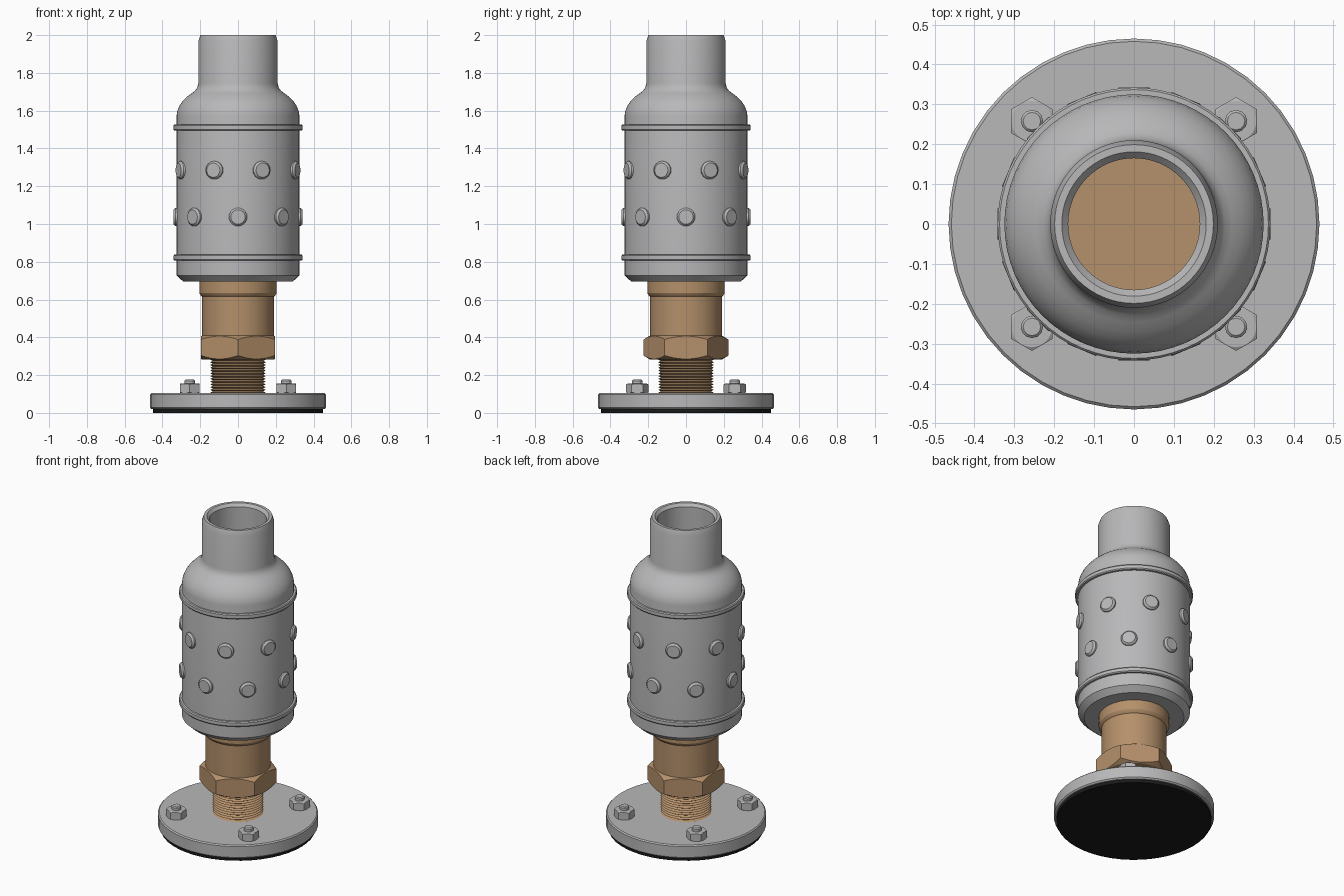
import bpy, bmesh
from math import sin, cos, pi, tau, radians
from mathutils import Matrix, Vector

cube = bpy.data.objects.get("Cube")
if cube:
    bpy.data.objects.remove(cube)


def material(name, rgb):
    m = bpy.data.materials.new(name)
    m.use_nodes = True
    m.diffuse_color = (*rgb, 1)
    m.node_tree.nodes["Principled BSDF"].inputs["Base Color"].default_value = (*rgb, 1)
    return m


STEEL = material("grey steel", (0.48, 0.48, 0.49))
BRASS = material("brass", (0.46, 0.28, 0.145))
RUBBER = material("black rubber", (0.01, 0.01, 0.01))


def finish(name, bm, mat, matrix=None):
    if matrix:
        bm.transform(matrix)
    bmesh.ops.recalc_face_normals(bm, faces=bm.faces)
    mesh = bpy.data.meshes.new(name)
    bm.to_mesh(mesh)
    bm.free()
    mesh.materials.append(mat)
    obj = bpy.data.objects.new(name, mesh)
    bpy.context.collection.objects.link(obj)
    bpy.ops.object.select_all(action='DESELECT')
    obj.select_set(True)
    bpy.context.view_layer.objects.active = obj
    bpy.ops.object.shade_smooth_by_angle(angle=radians(28))
    return obj


def skin(bm, rings, closed):
    """Join rings of vertices; cap both ends unless the profile is a closed loop."""
    n = len(rings[0])
    pairs = list(zip(rings, rings[1:])) + ([(rings[-1], rings[0])] if closed else [])
    for a, b in pairs:
        for i in range(n):
            j = (i + 1) % n
            bm.faces.new((a[i], a[j], b[j], b[i]))
    if not closed:
        bm.faces.new(rings[0])
        bm.faces.new(rings[-1])


def lathe(name, profile, mat, segments=64, closed=False, matrix=None):
    bm = bmesh.new()
    rings = [[bm.verts.new((r * cos(tau * i / segments), r * sin(tau * i / segments), z))
              for i in range(segments)] for r, z in profile]
    skin(bm, rings, closed)
    return finish(name, bm, mat, matrix)


def hex_nut(name, flat, low, high, slope, mat, place=(0, 0, 0)):
    """Hexagon with cone-chamfered ends, corners towards +y and -y."""
    n = 60
    angles = [tau * i / n for i in range(n)]
    radii = [flat / cos((a + pi / 6) % (pi / 3) - pi / 6) for a in angles]
    inner = flat * 0.97
    bm = bmesh.new()

    def ring(radius, height):
        return [bm.verts.new((radius(r) * cos(a), radius(r) * sin(a), height(r)))
                for a, r in zip(angles, radii)]

    skin(bm, [ring(lambda r: inner, lambda r: low),
              ring(lambda r: r, lambda r: low + (r - inner) * slope),
              ring(lambda r: r, lambda r: high - (r - inner) * slope),
              ring(lambda r: inner, lambda r: high)], False)
    return finish(name, bm, mat, Matrix.Translation(place))


# Base: rubber gasket and bolted flange
lathe("gasket", [(0.45, 0), (0.45, 0.022)], RUBBER, 48)
lathe("flange", [(0.458, 0.02), (0.465, 0.028), (0.465, 0.098), (0.458, 0.105)], STEEL, 48)
for sx, side in ((1, "left"), (-1, "right")):
    for sy, end in ((-1, "front"), (1, "back")):
        spot = (sx * 0.256, sy * 0.258, 0)
        hex_nut(f"{end}_{side}_nut", 0.052, 0.104, 0.155, 0.6, STEEL, spot)
        lathe(f"{end}_{side}_bolt", [(0.028, 0.15), (0.028, 0.17), (0.022, 0.176)], STEEL, 12,
              matrix=Matrix.Translation(spot))

# Brass fitting: threaded pipe, hexagon, body and collar
threads, bottom, top = 13, 0.1, 0.29
pitch = (top - bottom) / threads
thread_profile = [(0.133 if k % 2 == 0 else 0.147, bottom + k * pitch / 2)
                  for k in range(2 * threads + 1)]
lathe("threaded_pipe", thread_profile, BRASS, 48)
hex_nut("brass_hexagon", 0.195, 0.282, 0.41, 0.6, BRASS)
lathe("brass_body", [(0.19, 0.38), (0.19, 0.615), (0.198, 0.622), (0.205, 0.635),
                     (0.205, 0.705)], BRASS)

# Housing: chamfered drum, domed shoulder and open neck
lathe("housing", [(0.165, 0.695), (0.29, 0.695), (0.325, 0.728), (0.325, 1.575),
                  (0.321, 1.6), (0.309, 1.628), (0.292, 1.652), (0.27, 1.674),
                  (0.246, 1.692), (0.228, 1.705), (0.216, 1.722), (0.21, 1.745),
                  (0.21, 1.968), (0.199, 2.0), (0.181, 2.0), (0.165, 1.982)],
      STEEL, closed=True)

# Raised bands around the drum
for name, z in (("lower_band", 0.822), ("upper_band", 1.511)):
    bead = [(0.32, -0.016), (0.337, -0.016), (0.342, -0.01), (0.342, 0.01),
            (0.337, 0.016), (0.32, 0.016)]
    lathe(name, [(r, z + h) for r, h in bead], STEEL, closed=True)

# Two staggered rows of studs
for row, z, offset in (("lower", 1.037, 0), ("upper", 1.285, pi / 8)):
    for k in range(8):
        a = offset + k * pi / 4
        out = Vector((cos(a), sin(a), 0))
        place = Matrix.Translation((0, 0, z)) @ out.to_track_quat('Z', 'Y').to_matrix().to_4x4()
        lathe(f"{row}_stud_{k + 1}", [(0.048, 0.3), (0.048, 0.331), (0.038, 0.342)],
              STEEL, 24, matrix=place)
